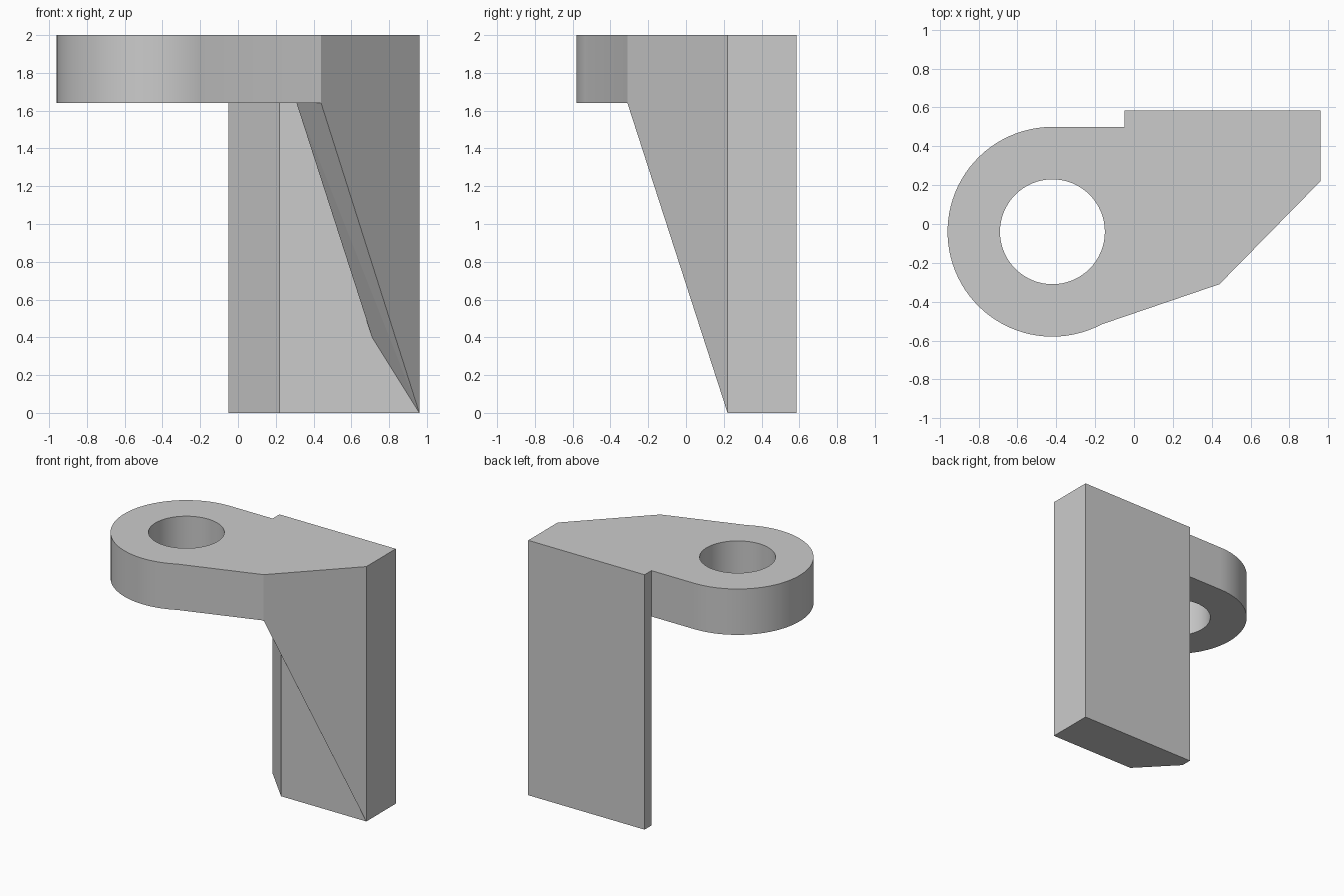
import bpy, bmesh
from math import cos, sin, radians

cube = bpy.data.objects.get("Cube")
if cube:
    bpy.data.objects.remove(cube, do_unlink=True)

TOP, UNDER = 2.0, 1.64          # plate heights
EYE_X, EYE_Y = -0.42, -0.04     # centre of the round eye

grey = bpy.data.materials.new("plain grey")
grey.use_nodes = True
colour = (0.6, 0.6, 0.6, 1)
grey.diffuse_color = colour
grey.node_tree.nodes["Principled BSDF"].inputs["Base Color"].default_value = colour


def arc(radius, start, end, steps):
    angles = [radians(start + (end - start) * i / steps) for i in range(steps + 1)]
    return [(EYE_X + radius * cos(a), EYE_Y + radius * sin(a)) for a in angles]


def add_object(name, bm):
    bmesh.ops.recalc_face_normals(bm, faces=bm.faces)
    mesh = bpy.data.meshes.new(name)
    bm.to_mesh(mesh)
    bm.free()
    mesh.materials.append(grey)
    obj = bpy.data.objects.new(name, mesh)
    bpy.context.collection.objects.link(obj)
    return obj


def prism(name, loops, bottom, top):
    """Fill closed outlines (later ones are holes) and extrude them upward."""
    bm = bmesh.new()
    for loop in loops:
        verts = [bm.verts.new((x, y, bottom)) for x, y in loop]
        for a, b in zip(verts, verts[1:] + verts[:1]):
            bm.edges.new((a, b))
    bmesh.ops.triangle_fill(bm, use_beauty=True, edges=bm.edges[:])
    result = bmesh.ops.extrude_face_region(bm, geom=bm.faces[:], use_keep_orig=True)
    moved = [v for v in result["geom"] if isinstance(v, bmesh.types.BMVert)]
    bmesh.ops.translate(bm, verts=moved, vec=(0, 0, top - bottom))
    bmesh.ops.dissolve_limit(bm, angle_limit=0.01, verts=bm.verts[:], edges=bm.edges[:])
    return add_object(name, bm)


# Top plate with a rounded end and a round through hole
outline = arc(0.54, 90, 298, 52) + [(0.44, -0.31), (0.96, 0.22), (0.96, 0.585),
                                    (-0.05, 0.585), (-0.05, 0.5)]
hole = arc(0.27, 0, 360, 64)[:-1]
plate = prism("top_plate", [outline, hole], UNDER, TOP)

# Upright leg with one chamfered front corner
leg = [(-0.05, 0.585), (-0.05, 0.5), (0.22, 0.22), (0.96, 0.22), (0.96, 0.585)]
prism("upright_leg", [leg], 0, UNDER)

# Diagonal tapered rib bracing the plate against the leg
bm = bmesh.new()
for co in [(0.44, -0.31, UNDER), (0.96, 0.22, 0), (0.96, 0.22, UNDER),
           (0.31, -0.19, UNDER), (0.71, 0.22, 0.4), (0.71, 0.22, UNDER)]:
    bm.verts.new(co)
bmesh.ops.convex_hull(bm, input=bm.verts[:])
bmesh.ops.dissolve_limit(bm, angle_limit=0.02, verts=bm.verts[:], edges=bm.edges[:])
add_object("diagonal_rib", bm)

# Smooth the curved walls, keep the corners sharp
bpy.ops.object.select_all(action='DESELECT')
plate.select_set(True)
bpy.context.view_layer.objects.active = plate
bpy.ops.object.shade_smooth_by_angle(angle=radians(15))
